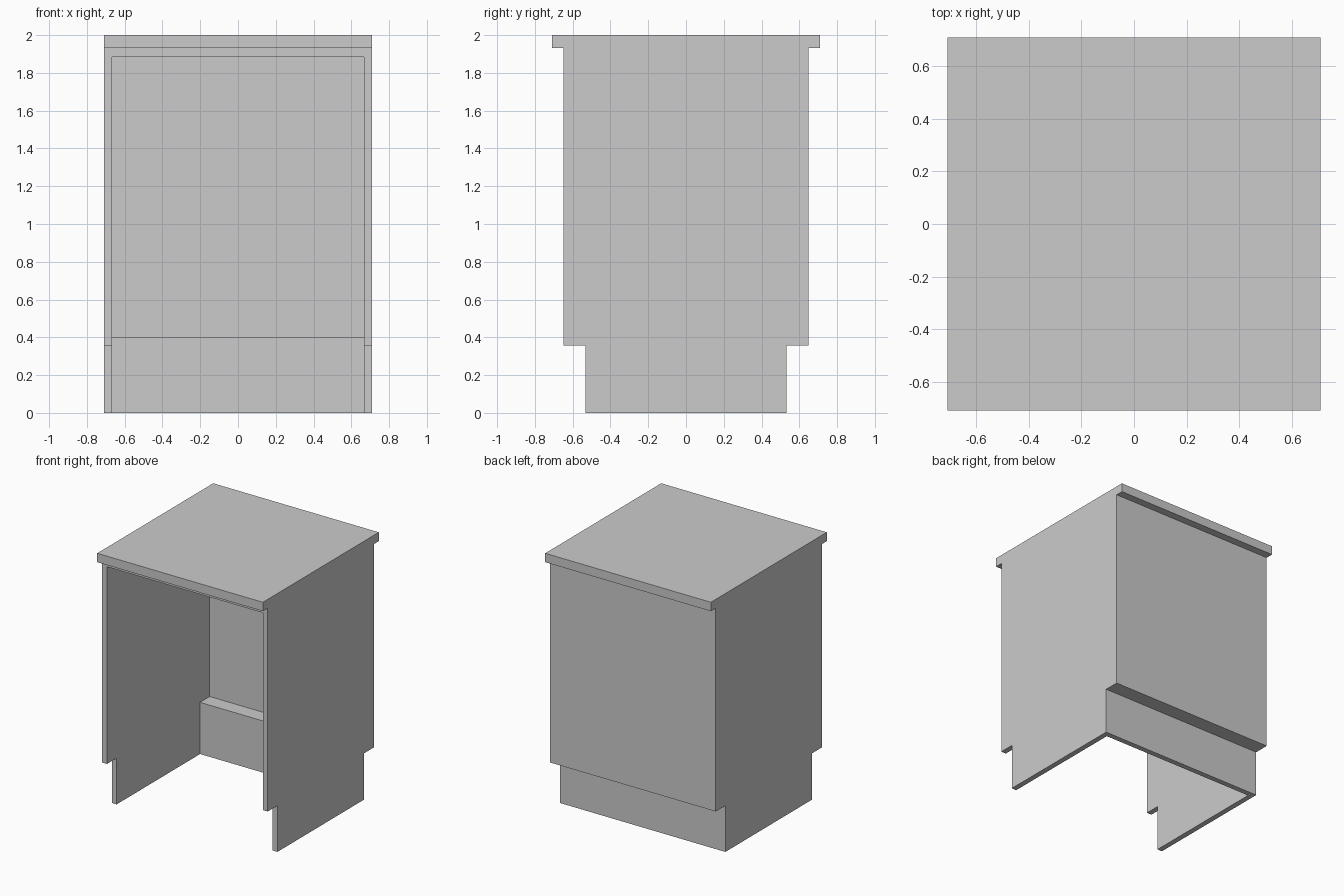
import bpy, bmesh

if "Cube" in bpy.data.objects:
    bpy.data.objects.remove(bpy.data.objects["Cube"])


def extrude_profile(name, profile, half_width):
    """Extrude a (y, z) profile symmetrically along x."""
    bm = bmesh.new()
    face = bm.faces.new([bm.verts.new((-half_width, y, z)) for y, z in profile])
    ext = bmesh.ops.extrude_face_region(bm, geom=[face])
    verts = [g for g in ext["geom"] if isinstance(g, bmesh.types.BMVert)]
    bmesh.ops.translate(bm, verts=verts, vec=(2 * half_width, 0, 0))
    bmesh.ops.recalc_face_normals(bm, faces=bm.faces)
    mesh = bpy.data.meshes.new(name)
    bm.to_mesh(mesh)
    bm.free()
    obj = bpy.data.objects.new(name, mesh)
    bpy.context.collection.objects.link(obj)
    return obj


HALF = 0.709      # half width of the worktop
WALL = 0.042      # panel thickness
BODY, PLINTH = 0.649, 0.531
KICK_Z, TOP_Z = 0.358, 1.931

# Outer shell: toe-kick plinth, body and overhanging worktop
half = [(PLINTH, 0), (PLINTH, KICK_Z), (BODY, KICK_Z),
        (BODY, TOP_Z), (HALF, TOP_Z), (HALF, 2)]
cabinet = extrude_profile("counter_cabinet", half + [(-y, z) for y, z in reversed(half)], HALF)

# Hollow interior, open at the front and underneath
inside = [(-1, -0.5), (PLINTH - WALL, -0.5), (PLINTH - WALL, KICK_Z + WALL),
          (BODY - WALL, KICK_Z + WALL), (BODY - WALL, 1.884), (-1, 1.884)]
cutter = extrude_profile("interior_cutter", inside, HALF - WALL)
cutter.hide_render = True

mod = cabinet.modifiers.new("hollow", "BOOLEAN")
mod.operation = "DIFFERENCE"
mod.solver = "EXACT"
mod.object = cutter
bpy.context.view_layer.objects.active = cabinet
bpy.ops.object.modifier_apply(modifier=mod.name)
bpy.data.objects.remove(cutter)
